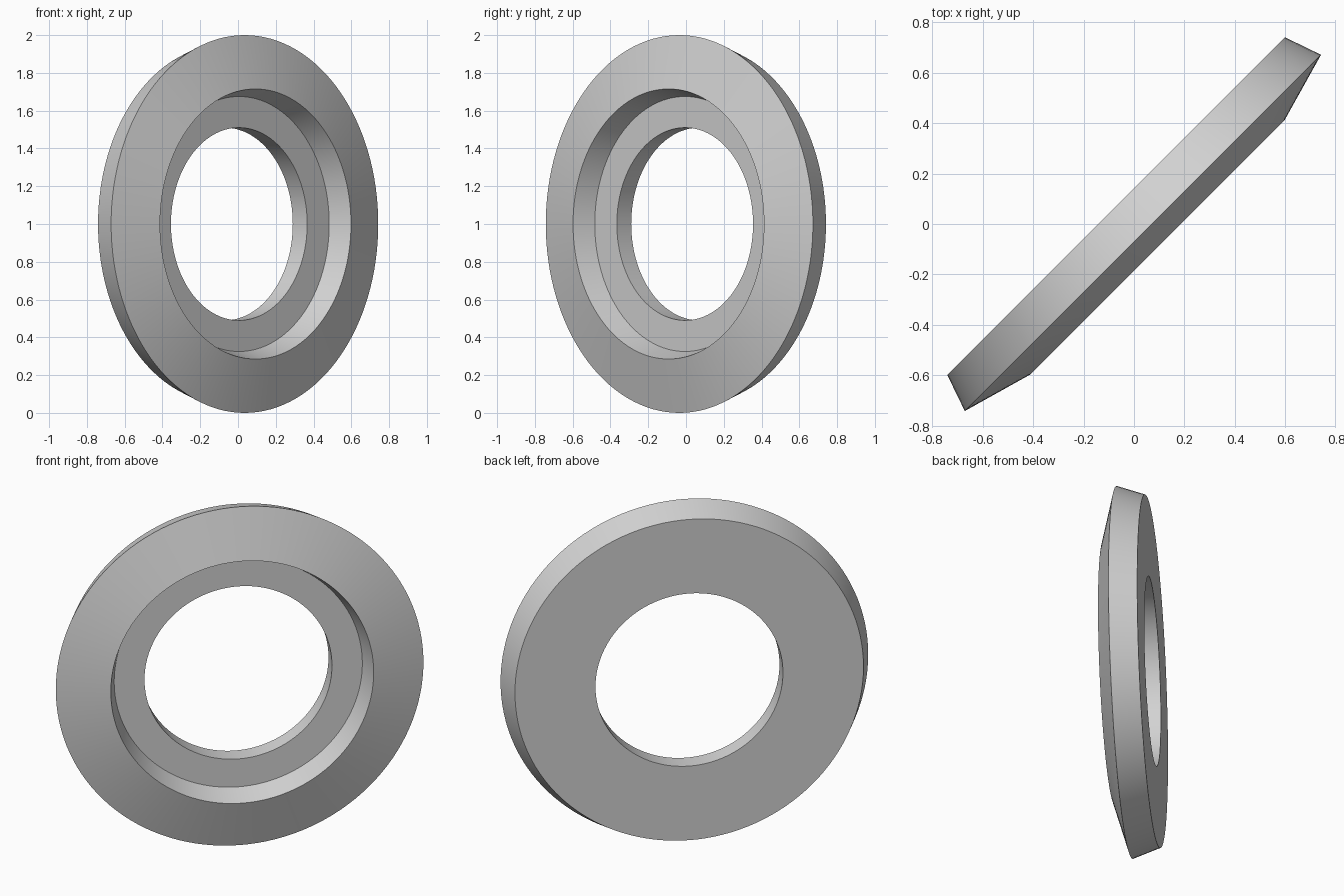
import bpy
import bmesh
import math
from mathutils import Matrix, Vector

cube = bpy.data.objects.get("Cube")
if cube:
    bpy.data.objects.remove(cube, do_unlink=True)

SEGMENTS = 128

# Cross-section as (radius, height along the ring axis)
PROFILE = [
    (0.51, -0.10),   # bore, back
    (0.948, -0.10),  # back face, outer edge
    (1.0, 0.05),     # widest rim
    (0.715, 0.131),  # raised front lip
    (0.675, 0.008),  # recess floor, outer edge
    (0.51, 0.008),   # bore, front
]

# Plain grey material
grey = bpy.data.materials.new("plain_grey")
grey.use_nodes = True
colour = (0.65, 0.65, 0.65, 1)
grey.diffuse_color = colour
grey.node_tree.nodes["Principled BSDF"].inputs["Base Color"].default_value = colour

# Ring: the closed cross-section spun around its axis
bm = bmesh.new()
verts = [bm.verts.new((r, 0, h)) for r, h in PROFILE]
edges = [bm.edges.new((v, verts[(i + 1) % len(verts)])) for i, v in enumerate(verts)]
bmesh.ops.spin(bm, geom=verts + edges, cent=(0, 0, 0), axis=(0, 0, 1),
               angle=math.tau, steps=SEGMENTS, use_merge=True)
bmesh.ops.remove_doubles(bm, verts=bm.verts, dist=0.0001)
bmesh.ops.recalc_face_normals(bm, faces=bm.faces)

# Stand the ring upright, its recessed side turned to the front left
turn = Vector((1, -1, 0)).to_track_quat('Z', 'Y').to_matrix().to_4x4()
bm.transform(Matrix.Translation((0, 0, 1)) @ turn)

mesh = bpy.data.meshes.new("bevelled_ring")
bm.to_mesh(mesh)
bm.free()
mesh.materials.append(grey)
ring = bpy.data.objects.new("bevelled_ring", mesh)
bpy.context.collection.objects.link(ring)

# Smooth round surfaces, crisp rims
bpy.ops.object.select_all(action='DESELECT')
ring.select_set(True)
bpy.context.view_layer.objects.active = ring
bpy.ops.object.shade_smooth_by_angle(angle=math.radians(25))
